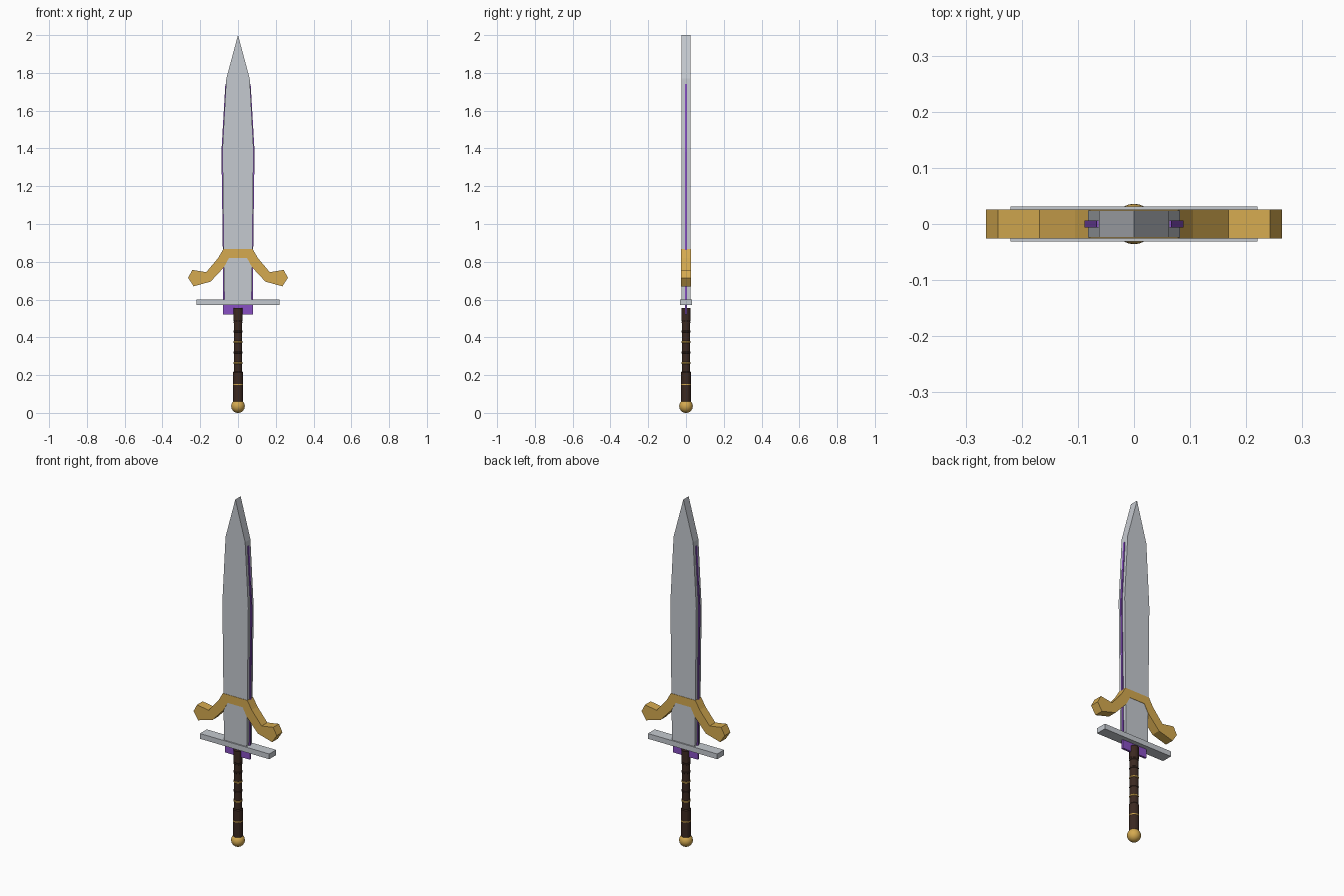
import bpy, bmesh
from math import cos, sin, pi

if "Cube" in bpy.data.objects:
    bpy.data.objects.remove(bpy.data.objects["Cube"])


def material(name, rgb):
    m = bpy.data.materials.new(name)
    m.diffuse_color = (*rgb, 1)
    m.use_nodes = True
    m.node_tree.nodes["Principled BSDF"].inputs["Base Color"].default_value = m.diffuse_color
    return m


steel = material("steel", (0.56, 0.59, 0.63))
gold = material("gold", (0.66, 0.40, 0.08))
purple = material("purple", (0.25, 0.08, 0.55))
leather = material("leather", (0.045, 0.022, 0.015))


def finish(bm, name, mat):
    bmesh.ops.recalc_face_normals(bm, faces=bm.faces[:])
    mesh = bpy.data.meshes.new(name)
    bm.to_mesh(mesh)
    bm.free()
    mesh.materials.append(mat)
    ob = bpy.data.objects.new(name, mesh)
    bpy.context.collection.objects.link(ob)
    return ob


def plate(name, half, depth, mat):
    """Mirror a right-hand xz outline and extrude it to +-depth in y."""
    outline = half + [(-x, z) for x, z in reversed(half) if x > 0]
    bm = bmesh.new()
    face = bm.faces.new([bm.verts.new((x, -depth, z)) for x, z in outline])
    ext = bmesh.ops.extrude_face_region(bm, geom=[face])
    verts = [g for g in ext["geom"] if isinstance(g, bmesh.types.BMVert)]
    bmesh.ops.translate(bm, verts=verts, vec=(0, 2 * depth, 0))
    return finish(bm, name, mat)


def lathe(name, profile, mat, sides=16):
    """Closed turned solid from (radius, z) points."""
    bm = bmesh.new()
    rings = [[bm.verts.new((r * cos(2 * pi * i / sides), r * sin(2 * pi * i / sides), z))
              for i in range(sides)] for r, z in profile]
    for a, b in zip(rings, rings[1:]):
        for i in range(sides):
            j = (i + 1) % sides
            bm.faces.new((a[i], a[j], b[j], b[i]))
    bm.faces.new(rings[0])
    bm.faces.new(rings[-1])
    return finish(bm, name, mat)


# Blade and the thin purple core showing along its edges
plate("blade", [(0.072, 0.58), (0.08, 1.2), (0.082, 1.4), (0.062, 1.77), (0, 2.0)], 0.024, steel)
plate("edge_core", [(0.079, 0.52), (0.079, 0.75), (0.085, 1.2), (0.088, 1.38), (0.067, 1.74)],
      0.006, purple)

# Curved gold guard and straight steel crossbar
plate("gold_guard", [(0.048, 0.82), (0.075, 0.77), (0.145, 0.695), (0.235, 0.67), (0.264, 0.715),
                     (0.242, 0.757), (0.168, 0.745), (0.105, 0.82), (0.078, 0.867)], 0.026, gold)
plate("crossbar", [(0.22, 0.57), (0.22, 0.60)], 0.031, steel)

# Wrapped grip, thicker at both ends
lathe("grip", [(0.026, 0.055), (0.026, 0.215), (0.022, 0.22), (0.022, 0.485),
               (0.025, 0.49), (0.025, 0.555)], leather)

# Bands around the grip, gold alternating with leather
for i, z in enumerate((0.15, 0.265, 0.32, 0.375, 0.43, 0.48)):
    r = 0.0265 if z < 0.2 else 0.0245
    lathe(f"grip_band_{i + 1}", [(r - 0.002, z - 0.005), (r, z - 0.003), (r, z + 0.003),
                                 (r - 0.002, z + 0.005)], gold if i in (0, 1, 3) else leather)

# Pommel ball
bm = bmesh.new()
bmesh.ops.create_uvsphere(bm, u_segments=24, v_segments=16, radius=0.036)
bmesh.ops.translate(bm, verts=bm.verts[:], vec=(0, 0, 0.036))
pommel = finish(bm, "pommel", gold)
for p in pommel.data.polygons:
    p.use_smooth = True
